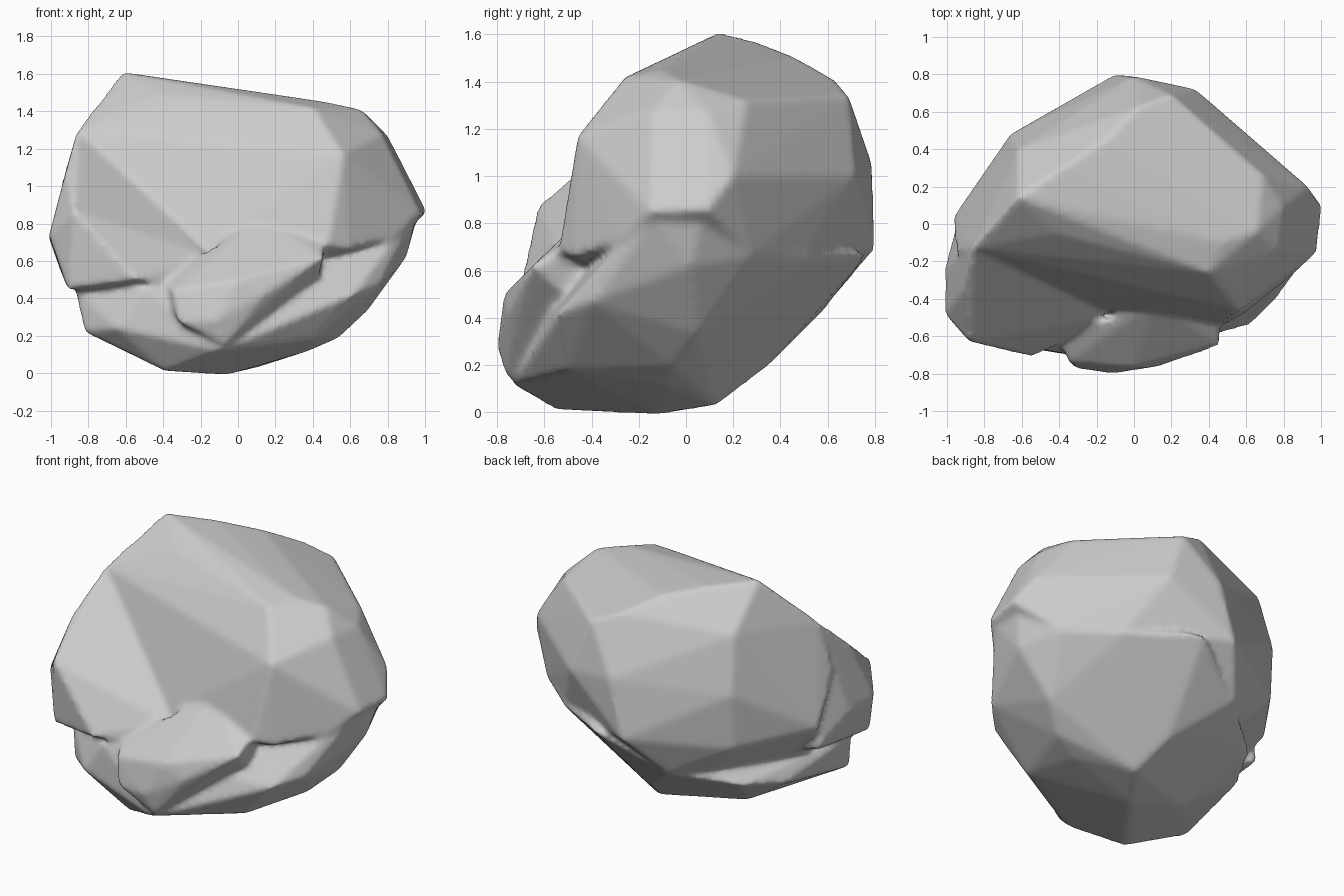
import bpy
import bmesh

if "Cube" in bpy.data.objects:
    bpy.data.objects.remove(bpy.data.objects["Cube"], do_unlink=True)

# One plain stone material
stone = bpy.data.materials.new("stone grey")
stone.use_nodes = True
colour = (0.6, 0.6, 0.6, 1)
stone.diffuse_color = colour
stone.node_tree.nodes["Principled BSDF"].inputs["Base Color"].default_value = colour


def add_hull(mesh_builder, points):
    """Wrap a convex chunk of stone around a few corner points."""
    chunk = bmesh.new()
    verts = [chunk.verts.new(p) for p in points]
    result = bmesh.ops.convex_hull(chunk, input=verts)
    spare = [g for g in result["geom_interior"] if isinstance(g, bmesh.types.BMVert)]
    bmesh.ops.delete(chunk, geom=spare, context="VERTS")
    bmesh.ops.recalc_face_normals(chunk, faces=chunk.faces[:])
    temporary = bpy.data.meshes.new("chunk")
    chunk.to_mesh(temporary)
    chunk.free()
    mesh_builder.from_mesh(temporary)
    bpy.data.meshes.remove(temporary)


def make_rock(name, chunks, voxel_size=0.018, smooth_steps=6):
    """Fuse convex chunks into one softly weathered rock."""
    builder = bmesh.new()
    for points in chunks:
        add_hull(builder, points)
    mesh = bpy.data.meshes.new(name)
    builder.to_mesh(mesh)
    builder.free()
    mesh.materials.append(stone)
    rock = bpy.data.objects.new(name, mesh)
    bpy.context.collection.objects.link(rock)

    fuse = rock.modifiers.new("fuse chunks", "REMESH")
    fuse.mode = "VOXEL"
    fuse.voxel_size = voxel_size
    fuse.use_smooth_shade = True
    weather = rock.modifiers.new("weather edges", "SMOOTH")
    weather.factor = 0.5
    weather.iterations = smooth_steps
    return rock


# Upper part: sloping crown, brow at the front and overhanging rim
crown = [
    (-.62, .14, 1.61), (-.38, .3, 1.57), (-.14, .45, 1.51), (.03, .63, 1.41),
    (.66, -.04, 1.41), (.47, -.1, 1.45), (.4, -.26, 1.42), (-.42, -.05, 1.49),
    (-.86, -.13, 1.3), (.69, .26, 1.32), (.2, .69, 1.34), (.8, .09, 1.27),
    (.77, -.14, 1.28), (.56, -.46, 1.17), (-.62, .4, 1.35), (-.66, .48, 1.0),
]
rim = [
    (-.95, -.15, 1.0), (0, .79, 1.05), (.33, .72, 1.0), (.57, .48, 1.03),
    (.93, .2, 1.0), (1.01, .09, .86), (.98, -.15, .85), (.85, -.27, .73),
    (.6, -.47, .66), (.48, -.54, .68), (.8, .28, .67), (.5, .52, .67),
    (-.1, .8, .69), (-.97, .03, .7), (-.66, .46, .65), (-.42, .4, .39),
    (-.28, .59, .44), (-.7, -.2, .33), (.1, -.42, .8), (-.45, -.45, .5),
]
# Shoulder jutting forward at the low end of the crown
shoulder = [
    (-.88, -.63, .87), (-1.01, -.48, .74), (-.92, -.36, 1.08),
    (-.86, -.13, 1.3), (-.91, -.58, .45), (-.54, -.71, .5), (-.66, -.68, .6),
    (-.36, -.62, .48), (-.15, -.5, .62), (-1.01, -.23, .72),
    (-.95, 0, .55), (-.6, -.1, .4),
]

# Lower part: rounded base tapering back beneath the overhang
base = [
    (-.07, -.12, -.01), (-.39, -.55, .01), (.1, .13, .03), (.02, .34, .19),
    (-.26, .58, .43), (.1, .77, .67), (.5, .53, .65), (.8, .28, .66),
    (.9, .02, .62), (.96, .07, .84), (.95, -.14, .83), (.83, -.28, .71),
    (.69, .05, .33), (.54, -.05, .19), (.38, -.1, .12), (.4, -.5, .18),
    (-.1, -.74, .12), (.62, -.54, .42), (.76, -.4, .47), (-.82, -.5, .22),
    (-.65, -.65, .24), (-.87, -.45, .44), (-.62, .32, .35), (-.75, .05, .3),
    (-.4, -.05, .06), (-.5, -.67, .45),
]
# Blunt ledge with a sloping top, protruding from the front of the base
ledge = [
    (-.4, -.61, .5), (-.35, -.74, .44), (-.32, -.77, .27), (-.12, -.8, .28),
    (-.07, -.76, .15), (0, -.77, .5), (.14, -.76, .42), (.46, -.65, .62),
    (.47, -.5, .72), (.11, -.42, .84), (.4, -.4, .4), (-.2, -.5, .2),
]
make_rock("boulder", [crown + rim, shoulder, base, ledge])
